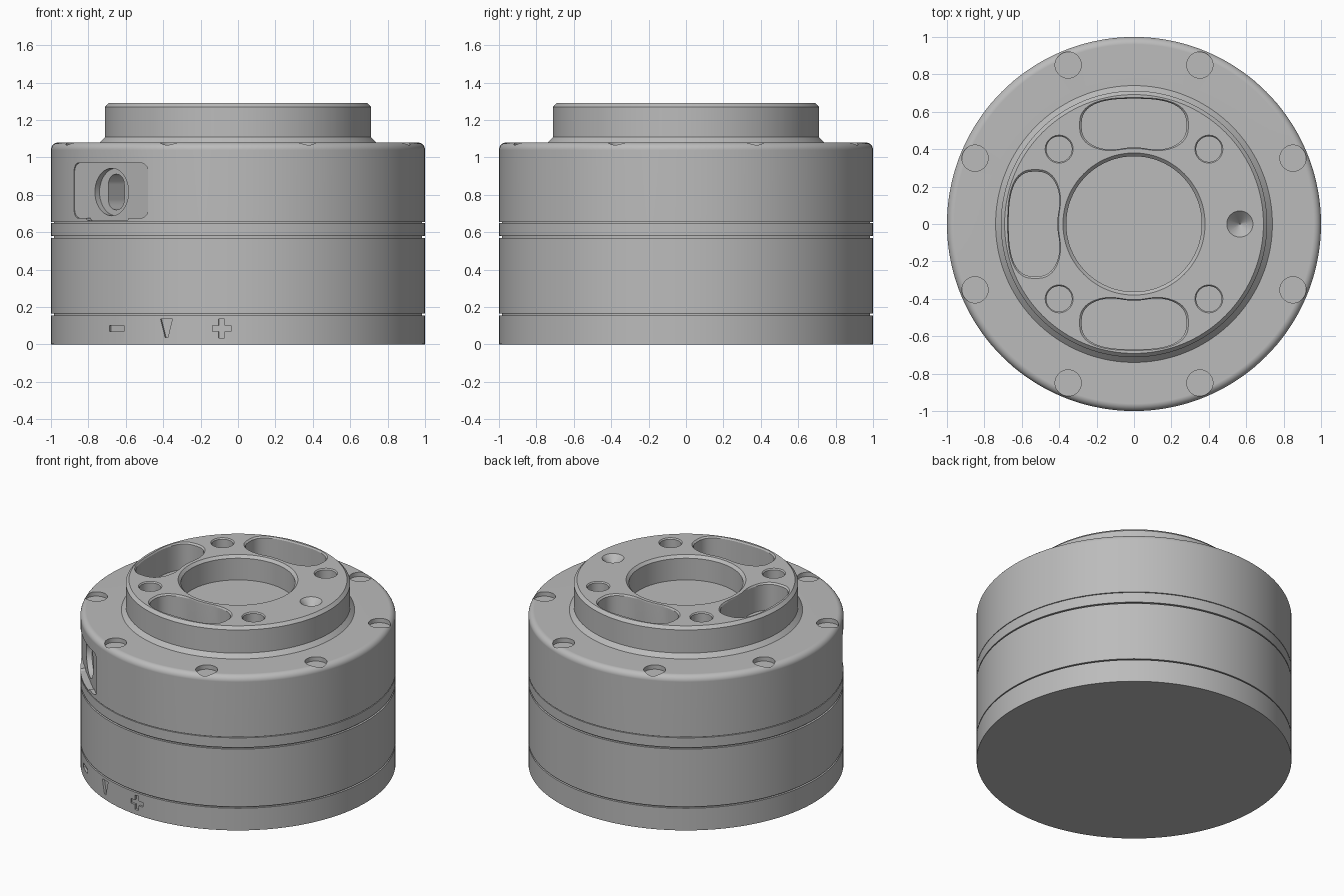
import bpy, bmesh
from math import cos, sin, pi, radians, copysign, exp
from mathutils import Matrix, Vector

if "Cube" in bpy.data.objects:
    bpy.data.objects.remove(bpy.data.objects["Cube"])

SEGMENTS = 144

grey = bpy.data.materials.new("machined grey")
grey.use_nodes = True
GREY = (0.5, 0.5, 0.5, 1)
grey.diffuse_color = GREY
grey.node_tree.nodes["Principled BSDF"].inputs["Base Color"].default_value = GREY


def make_object(name, bm):
    bmesh.ops.recalc_face_normals(bm, faces=bm.faces[:])
    mesh = bpy.data.meshes.new(name)
    bm.to_mesh(mesh)
    bm.free()
    mesh.materials.append(grey)
    obj = bpy.data.objects.new(name, mesh)
    bpy.context.collection.objects.link(obj)
    return obj


def lathe(name, profile):
    """Turn an (r, z) profile about the z axis."""
    bm = bmesh.new()
    verts = [bm.verts.new((r, 0, z)) for r, z in profile]
    edges = [bm.edges.new(pair) for pair in zip(verts, verts[1:])]
    bmesh.ops.spin(bm, geom=verts + edges, cent=(0, 0, 0), axis=(0, 0, 1),
                   angle=2 * pi, steps=SEGMENTS, use_merge=False)
    bmesh.ops.remove_doubles(bm, verts=bm.verts[:], dist=0.0005)
    return make_object(name, bm)


def cut(target, outline, levels, matrix):
    """Subtract an outline lofted through (scale, height) levels."""
    bm = bmesh.new()
    n = len(outline)
    rings = [[bm.verts.new(matrix @ Vector((x * s, y * s, h))) for x, y in outline]
             for s, h in levels]
    bm.faces.new(rings[0])
    bm.faces.new(rings[-1])
    for low, high in zip(rings, rings[1:]):
        for i in range(n):
            j = (i + 1) % n
            bm.faces.new((low[i], low[j], high[j], high[i]))
    cutter = make_object("cutter", bm)
    cutter.hide_render = True
    mod = target.modifiers.new("cut", "BOOLEAN")
    mod.operation = "DIFFERENCE"
    mod.solver = "EXACT"
    mod.object = cutter
    bpy.context.view_layer.objects.active = target
    bpy.ops.object.modifier_apply(modifier=mod.name)
    bpy.data.objects.remove(cutter)


def circle(r, n=40):
    return [(r * cos(2 * pi * i / n), r * sin(2 * pi * i / n)) for i in range(n)]


def rounded_rect(w, h, r, n=6):
    points = []
    for k, (sx, sy) in enumerate(((1, 1), (-1, 1), (-1, -1), (1, -1))):
        for i in range(n + 1):
            a = (k + i / n) * pi / 2
            points.append((sx * (w / 2 - r) + r * cos(a), sy * (h / 2 - r) + r * sin(a)))
    return points


def kidney(n=64):
    """Wide rounded pocket whose inner edge bulges away from the bore."""
    points = []
    for i in range(n):
        a = 2 * pi * (i + 0.5) / n
        c, s = cos(a), sin(a)
        x = 0.28 * copysign(abs(c) ** 0.75, c)
        y = 0.142 * copysign(abs(s) ** 0.75, s)
        if s < 0:
            y += 0.025 * exp(-(x / 0.1) ** 2)
        points.append((x, y))
    return points


def on_top(x, y, turn=0):
    return Matrix.Rotation(turn, 4, "Z") @ Matrix.Translation((x, y, 0))


def on_side(angle, z):
    """Frame with x along the wall, y up and z outward from the axis."""
    return (Matrix.Translation((0, 0, z)) @ Matrix.Rotation(-radians(angle), 4, "Z")
            @ Matrix.Rotation(pi / 2, 4, "X"))


# Stacked lower sections, each ending in a thin groove
def section(name, bottom, top, gap):
    return lathe(name, [(0, bottom), (0.998, bottom), (1, bottom + 0.003),
                        (1, top - gap), (0.985, top - gap), (0.985, top), (0, top)])


base_ring = section("base_ring", 0, 0.165, 0.009)
lower_body = section("lower_body", 0.165, 0.58, 0.01)
middle_band = section("middle_band", 0.58, 0.654, 0.005)

# Upper housing: rounded shoulder, raised boss and shallow central bore
fillet = 0.04
shoulder = [(1 - fillet + fillet * cos(a), 1.08 - fillet + fillet * sin(a))
            for a in (i * pi / 16 for i in range(9))]
upper_housing = lathe("upper_housing", [(0, 0.654), (1, 0.654)] + shoulder + [
    (0.74, 1.08), (0.712, 1.108), (0.712, 1.27), (0.692, 1.29),
    (0.38, 1.29), (0.362, 1.272), (0.362, 1.12), (0, 1.12)])

# Three kidney pockets in the boss
for turn in (0, pi / 2, pi):
    cut(upper_housing, kidney(), [(1, 1.1), (1, 1.28), (1.04, 1.29), (1.08, 1.3)],
        on_top(0, 0.528, turn))

# Four screw holes and one conical locating dimple
for k in range(4):
    cut(upper_housing, circle(0.068), [(1, 1.13), (1, 1.282), (1.1, 1.29), (1.2, 1.298)],
        on_top(0.566, 0, pi / 4 + k * pi / 2))
cut(upper_housing, circle(0.07), [(0.04, 1.22), (1, 1.29), (1, 1.35)], on_top(0.566, 0))

# Eight shallow holes around the shoulder
for k in range(8):
    cut(upper_housing, circle(0.07), [(1, 1.05), (1, 1.2)],
        on_top(0.92, 0, pi / 8 + k * pi / 4))

# Flat connector panel with a round recess and an upright socket
cut(upper_housing, rounded_rect(0.56, 0.295, 0.045), [(1, 0.955), (1, 1.1)], on_side(45, 0.823))
cut(upper_housing, rounded_rect(0.32, 0.06, 0.015), [(1, 0.955), (1, 1.1)], on_side(45, 0.693))
cut(upper_housing, circle(0.127), [(1, 0.92), (1, 1.1)], on_side(45, 0.815))
cut(upper_housing, rounded_rect(0.12, 0.19, 0.055), [(1, 0.8), (1, 1.1)], on_side(45, 0.815))

# Engraved adjustment marks on the base ring: bar, pointer and cross
engrave = [(1, 0.985), (1, 1.05)]
bar, arm = 0.05, 0.016
cross = [(arm, arm), (arm, bar), (-arm, bar), (-arm, arm), (-bar, arm), (-bar, -arm),
         (-arm, -arm), (-arm, -bar), (arm, -bar), (arm, -arm), (bar, -arm), (bar, arm)]
pointer = [(-0.034, 0.048), (-0.008, -0.05), (0.008, -0.05), (0.034, 0.048)]
cut(base_ring, rounded_rect(0.105, 0.032, 0.003, 2), engrave, on_side(40.5, 0.085))
cut(base_ring, pointer, engrave, on_side(22.5, 0.087))
cut(base_ring, cross, engrave, on_side(5, 0.085))

# Smooth curved walls, crisp machined edges
for part in (base_ring, lower_body, middle_band, upper_housing):
    bpy.ops.object.select_all(action="DESELECT")
    part.select_set(True)
    bpy.context.view_layer.objects.active = part
    bpy.ops.object.shade_smooth_by_angle(angle=radians(25))
    weighted = part.modifiers.new("weighted_normals", "WEIGHTED_NORMAL")
    weighted.keep_sharp = True
